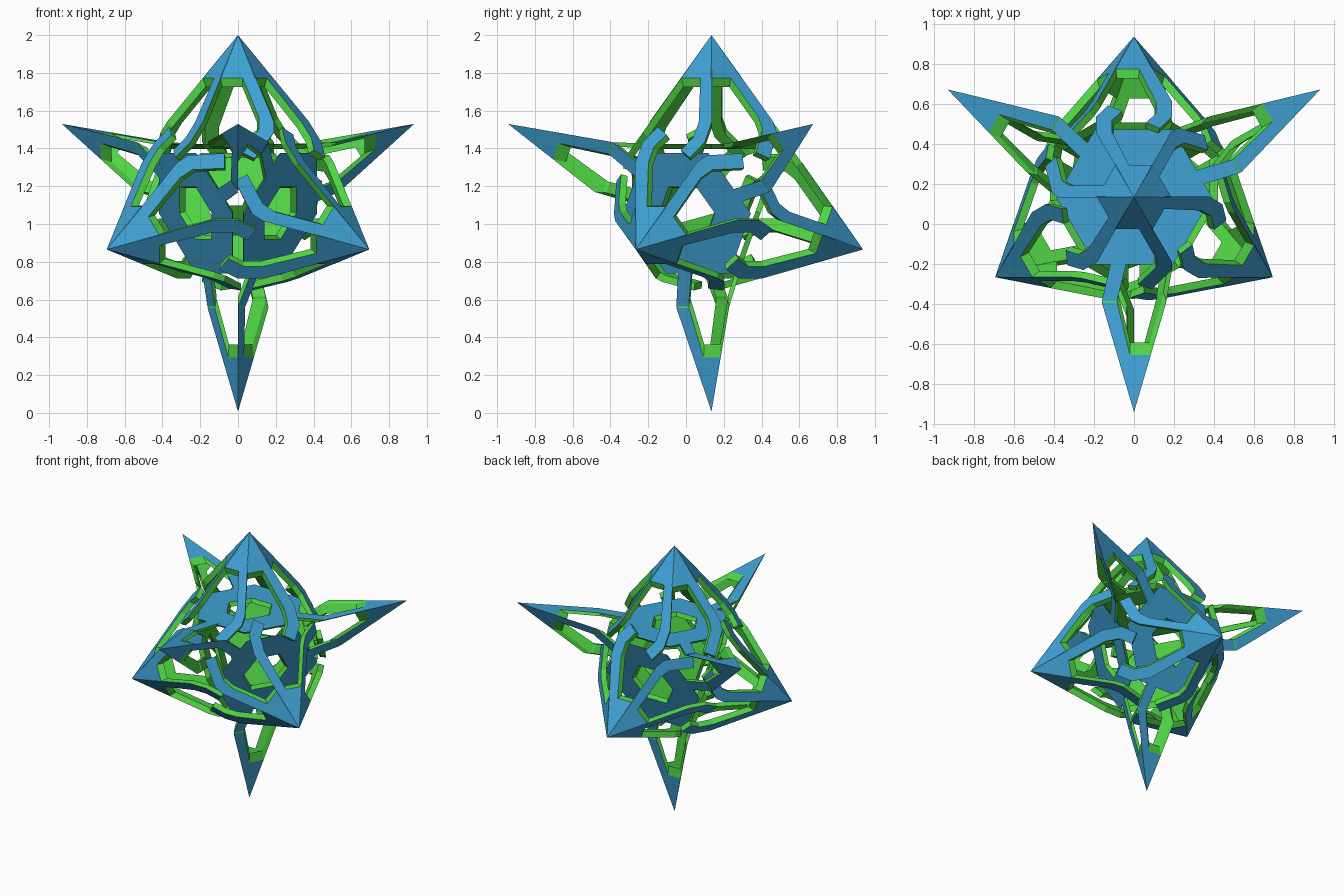
import bpy, bmesh, math
from mathutils import Vector, Matrix

if "Cube" in bpy.data.objects:
    bpy.data.objects.remove(bpy.data.objects["Cube"])

O = Vector((0, 0.135, 1.149))          # centre of symmetry
R1, R2 = 0.851, 1.142                  # short and long spike reach
c, s = math.sqrt(8) / 3, 1 / 3
T = Vector((0, 0, R1))                 # short spikes (relative to centre)
D = Vector((0, c * R1, -s * R1))
A = Vector((0, -c * R2, s * R2))       # long spike


def mat(name, col):
    m = bpy.data.materials.new(name)
    m.diffuse_color = col
    m.use_nodes = True
    m.node_tree.nodes["Principled BSDF"].inputs["Base Color"].default_value = m.diffuse_color
    return m


blue = mat("blue", (0.05, 0.36, 0.66, 1))
green = mat("green", (0.08, 0.66, 0.06, 1))

# The 12 rotations of the tetrahedron
Z = [Matrix.Rotation(math.radians(120 * i), 3, 'Z') for i in range(3)]
G = Matrix.Rotation(math.radians(120), 3, D)
ROT = Z + [a @ G @ b for a in Z for b in Z]


def plane(origin, u, v, pts):
    return [origin + u * a + v * b for a, b in pts]


def build(name, polys, rots=ROT, k=0.925):
    """Flat plates: blue outside, green edges and back, tapered to the centre."""
    bm = bmesh.new()
    for M in rots:
        for poly in polys:
            out = [M @ p for p in poly]
            n = sum(((out[i] - out[0]).cross(out[i + 1] - out[0])
                     for i in range(1, len(out) - 1)), Vector())
            if n.dot(out[0]) < 0:
                out.reverse()
            vo = [bm.verts.new(O + p) for p in out]
            vi = [bm.verts.new(O + p * k) for p in out]
            bm.faces.new(vo).material_index = 0
            bm.faces.new(vi[::-1]).material_index = 1
            m = len(vo)
            for i in range(m):
                j = (i + 1) % m
                bm.faces.new((vo[j], vo[i], vi[i], vi[j])).material_index = 1
    me = bpy.data.meshes.new(name)
    bm.to_mesh(me)
    bm.free()
    me.materials.append(blue)
    me.materials.append(green)
    ob = bpy.data.objects.new(name, me)
    bpy.context.collection.objects.link(ob)
    return ob


X = Vector((1, 0, 0))

# Short spike faces turned toward each other: cap with one leg on its right edge
mid, along = (T + D) / 2, (D - T).normalized()
leg = [(0, .695), (.19, .136), (.19, 0), (.13, -.1), (.06, -.05), (.11, .03),
       (.11, .13), (.025, .416), (-.095, .416)]
build("short_spike_side", [plane(mid, X, along, leg)])

# Short spike faces turned toward the long spikes, leg hooking inward at its end
q = Vector((0, -.577, -.817))
hook = [(0, 0), (.19, .56), (.19, .63), (.09, .80), (.02, .76), (.11, .61),
        (.11, .53), (.025, .279), (-.095, .279)]
build("short_spike_hook", [plane(T, X, q, hook)])

# Long three-sided spikes: cap and one leg per face
M0 = Vector((0, -.521, .284))
d = (M0 - A).normalized()
build("long_spike", [plane(A, X, d, [(0, 0), (-.161, .557), (-.085, .557),
                                     (-.02, .29), (.084, .29)])], k=0.92)

# Bent ends of the long spike legs reaching the core
build("leg_end", [[M0 - X * .161, M0 - X * .085,
                   Vector((-.03, -.3, .275)), Vector((-.11, -.3, .275))]], k=0.91)

# Core: four hexagonal plates with a hole
ring = []
for i in range(6):
    a, b = math.radians(60 * i), math.radians(60 * i + 60)
    ring.append([Vector((r * math.cos(t), r * math.sin(t), .275))
                 for r, t in ((.39, a), (.39, b), (.17, b), (.17, a))])
build("core_plate", ring, rots=[Z[0]] + [a @ G for a in Z], k=0.9)
